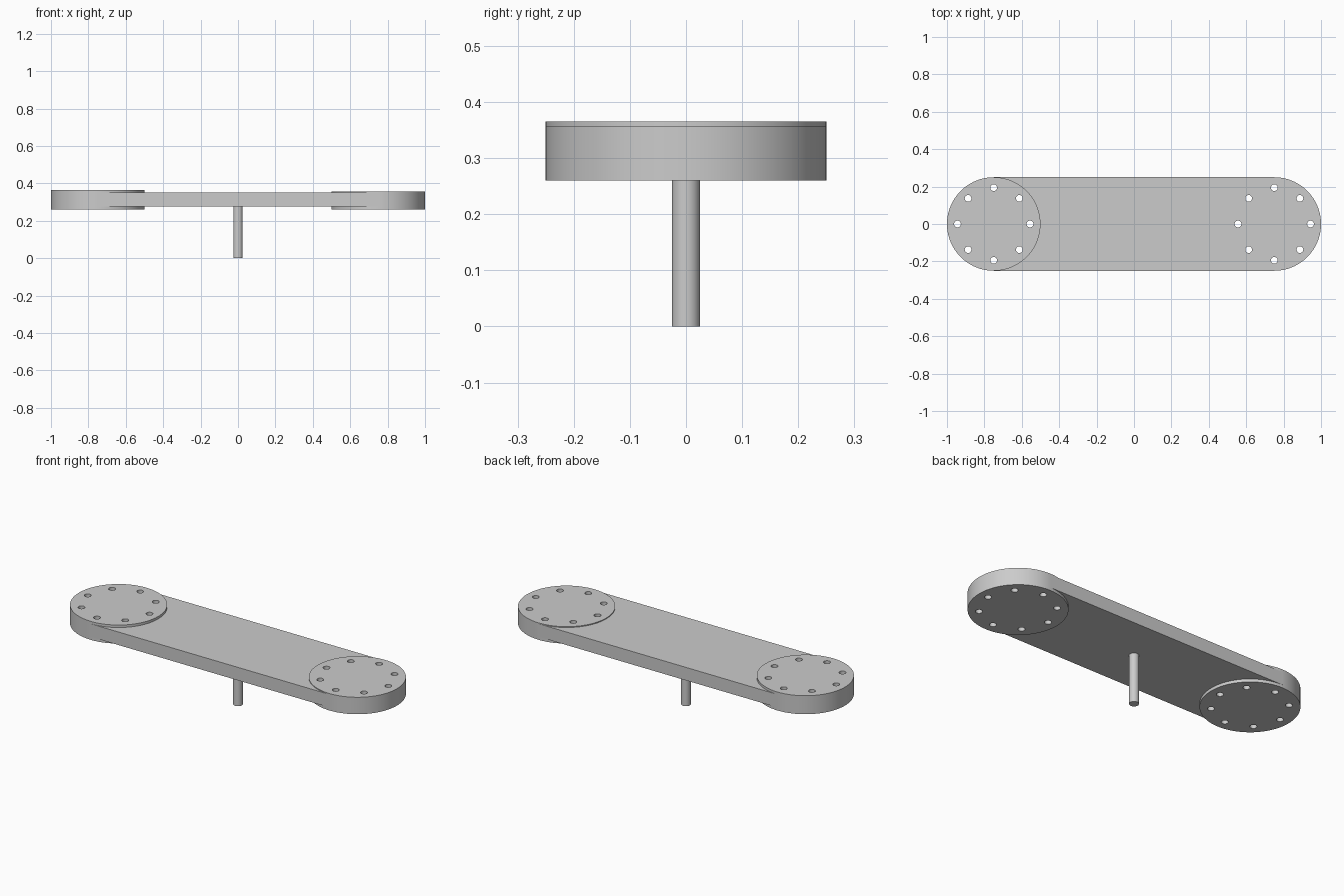
import bpy
import bmesh
import math
from mathutils import Matrix

if "Cube" in bpy.data.objects:
    bpy.data.objects.remove(bpy.data.objects["Cube"], do_unlink=True)

R = 0.25            # end disc radius
CX = 0.75           # end disc centre distance
BASE = 0.26         # underside of the discs
BEAM_Z = (0.277, 0.351)

grey = bpy.data.materials.new("plain_grey")
grey.use_nodes = True
colour = (0.6, 0.6, 0.6, 1)
grey.diffuse_color = colour
grey.node_tree.nodes["Principled BSDF"].inputs["Base Color"].default_value = colour


def finish(name, bm):
    mesh = bpy.data.meshes.new(name)
    bm.to_mesh(mesh)
    bm.free()
    mesh.materials.append(grey)
    ob = bpy.data.objects.new(name, mesh)
    bpy.context.collection.objects.link(ob)
    return ob


def add_cylinder(bm, x, y, z0, z1, radius, sides):
    bmesh.ops.create_cone(bm, cap_ends=True, segments=sides, radius1=radius,
                          radius2=radius, depth=z1 - z0,
                          matrix=Matrix.Translation((x, y, (z0 + z1) / 2)))


def cylinder(name, x, z0, z1, radius, sides):
    bm = bmesh.new()
    add_cylinder(bm, x, 0, z0, z1, radius, sides)
    return finish(name, bm)


# Flat beam between the two discs
bm = bmesh.new()
bmesh.ops.create_cube(bm, size=1, matrix=Matrix.Translation((0, 0, sum(BEAM_Z) / 2))
                      @ Matrix.Diagonal((2 * CX, 2 * R, BEAM_Z[1] - BEAM_Z[0], 1)))
beam = finish("beam", bm)

# End discs, the right one slightly taller
right_disc = cylinder("right_disc", -CX, BASE, 0.365, R, 96)
left_disc = cylinder("left_disc", CX, BASE, 0.356, R, 96)

# Central stem
stem = cylinder("stem", 0, 0, BEAM_Z[0] + 0.01, 0.025, 48)

# Rings of eight through holes in each end
bm = bmesh.new()
for cx in (-CX, CX):
    for i in range(8):
        a = i * math.pi / 4
        add_cylinder(bm, cx + 0.194 * math.cos(a), 0.194 * math.sin(a),
                     0.2, 0.45, 0.018, 24)
cutter = finish("hole_cutter", bm)
cutter.hide_render = True

for ob in (beam, right_disc, left_disc):
    mod = ob.modifiers.new("holes", "BOOLEAN")
    mod.operation = "DIFFERENCE"
    mod.solver = "EXACT"
    mod.object = cutter
    bpy.context.view_layer.objects.active = ob
    bpy.ops.object.modifier_apply(modifier=mod.name)
bpy.data.objects.remove(cutter, do_unlink=True)

# Smooth the round walls, keep the rims sharp
for ob in (beam, right_disc, left_disc, stem):
    bpy.ops.object.select_all(action="DESELECT")
    ob.select_set(True)
    bpy.context.view_layer.objects.active = ob
    bpy.ops.object.shade_smooth_by_angle(angle=math.radians(30))
